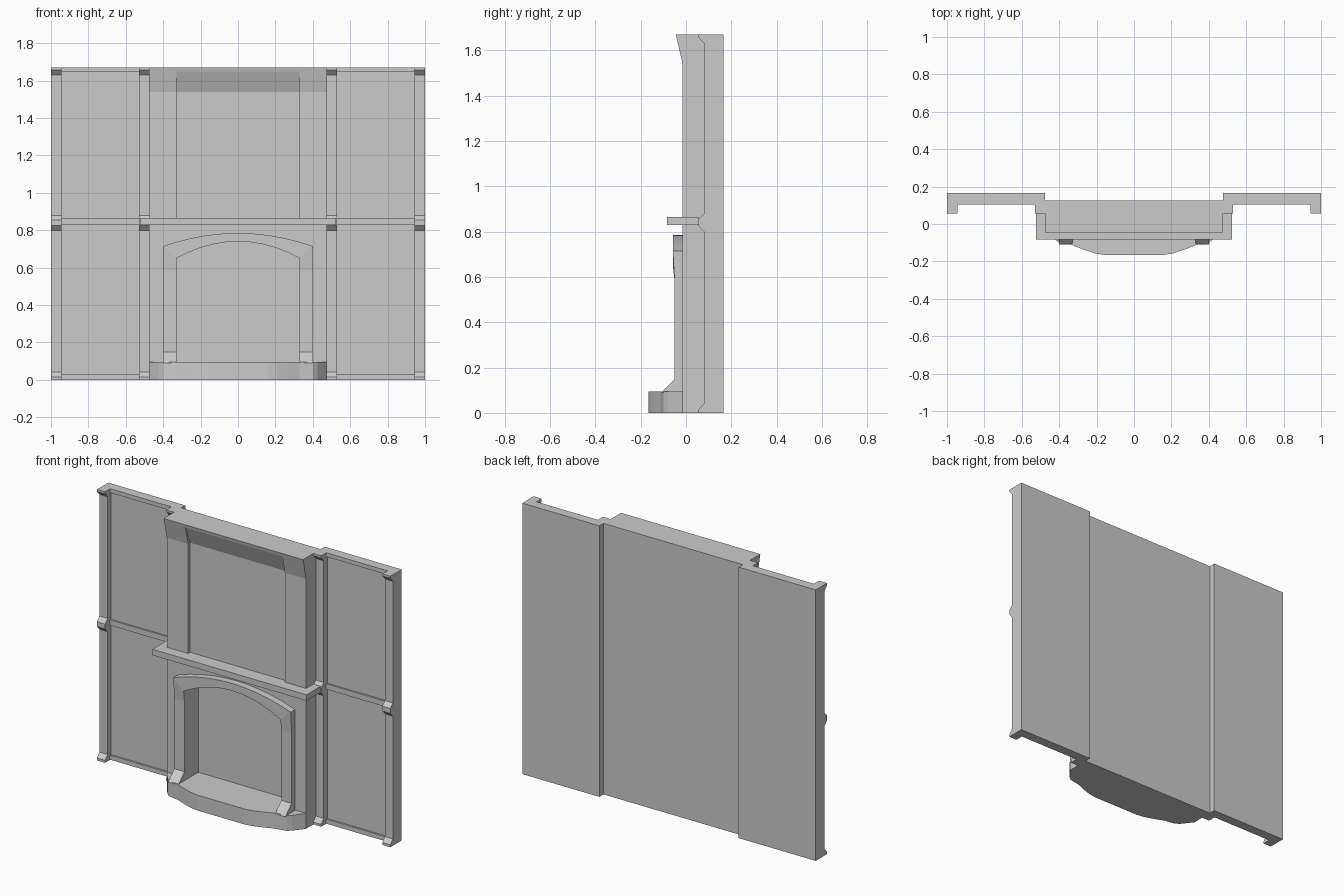
import bpy, bmesh, math

if "Cube" in bpy.data.objects:
    bpy.data.objects.remove(bpy.data.objects["Cube"])


def make(name, verts, faces):
    mesh = bpy.data.meshes.new(name)
    bm = bmesh.new()
    vs = [bm.verts.new(v) for v in verts]
    for f in faces:
        bm.faces.new([vs[i] for i in f])
    bmesh.ops.recalc_face_normals(bm, faces=bm.faces)
    bm.to_mesh(mesh)
    bm.free()
    ob = bpy.data.objects.new(name, mesh)
    bpy.context.collection.objects.link(ob)
    return ob


def prism(name, pts, axis, a, b):
    """Extrude a 2D outline along the given axis from a to b."""
    def place(p, t):
        v = list(p)
        v.insert("xyz".index(axis), t)
        return v
    n = len(pts)
    verts = [place(p, a) for p in pts] + [place(p, b) for p in pts]
    faces = [tuple(range(n)), tuple(range(n, 2 * n))]
    faces += [(i, (i + 1) % n, n + (i + 1) % n, n + i) for i in range(n)]
    return make(name, verts, faces)


def box(name, x0, x1, y0, y1, z0, z1):
    return prism(name, [(x0, y0), (x1, y0), (x1, y1), (x0, y1)], "z", z0, z1)


def mirror(ob):
    m = ob.modifiers.new("mirror", "MIRROR")
    m.use_axis[0] = True


def cut(ob, cutter):
    m = ob.modifiers.new("cut", "BOOLEAN")
    m.operation = "DIFFERENCE"
    m.solver = "EXACT"
    m.object = cutter
    cutter.hide_render = True
    bpy.context.view_layer.objects.active = ob
    bpy.ops.object.modifier_apply(modifier=m.name)
    bpy.data.objects.remove(cutter)


H = 1.67

# Arch stations: inner x, inner z, outer x, outer z
N = 10
arch = []
for i in range(N + 1):
    t = 1 - 2 * i / N
    arch.append((0.33 * t, 0.65 + 0.09 * (1 - t * t),
                 0.40 * t, 0.715 + 0.07 * (1 - t * t)))

# Chimney breast with flared hood, firebox and upper niche cut out
breast = prism("chimney_breast",
               [(0.125, 0), (-0.015, 0), (-0.015, 1.54), (-0.045, H), (0.125, H)],
               "x", -0.475, 0.475)
firebox = [(-0.33, 0.095), (0.33, 0.095)] + [(a[0], a[1]) for a in arch]
cut(breast, prism("firebox_cutter", firebox, "y", -0.3, 0.085))
niche = [(0.005, 0.85), (0.005, 1.54), (-0.038, 1.65), (-0.2, 1.65), (-0.2, 0.85)]
cut(breast, prism("niche_cutter", niche, "x", -0.33, 0.33))

# Arched surround with feet that sweep forward
jamb = [(0.33, z, 0.40, z, y) for z, y in ((0.09, -0.11), (0.15, -0.05), (0.58, -0.05))]
left = [(-a, b, -c, d, y) for a, b, c, d, y in reversed(jamb)]
stations = jamb + [a + (-0.058,) for a in arch] + left
verts, faces = [], []
for xi, zi, xo, zo, y in stations:
    verts += [(xi, y, zi), (xo, y, zo), (xo, -0.014, zo), (xi, -0.014, zi)]
for s in range(len(stations) - 1):
    for k in range(4):
        a, b = 4 * s + k, 4 * s + (k + 1) % 4
        faces.append((a, b, b + 4, a + 4))
last = 4 * (len(stations) - 1)
faces += [(0, 1, 2, 3), (last, last + 1, last + 2, last + 3)]
make("fireplace_surround", verts, faces)

# Hearth slab with bowed front
half = [(0.475, -0.015), (0.425, -0.08), (0.40, -0.10), (0.33, -0.113),
        (0.27, -0.137), (0.21, -0.157), (0.16, -0.165)]
outline = half + [(-x, y) for x, y in reversed(half)]
prism("hearth", outline, "z", 0, 0.095)

# Mantel shelf
box("mantel_shelf", -0.525, 0.525, -0.083, 0.055, 0.828, 0.865)

# Side wings: panel, rails and posts with chamfered blocks
mirror(box("wing_panel", 0.475, 1, 0.115, 0.165, 0, H))
for label, z0, z1 in (("bottom", 0, 0.028), ("middle", 0.828, 0.862), ("top", 1.645, H)):
    mirror(box(label + "_rail", 0.525, 0.945, 0.105, 0.12, z0, z1))
post = [(0.165, 0), (0.055, 0), (0.055, 0.015), (0.08, 0.042),
        (0.08, 0.798), (0.055, 0.825), (0.055, 0.855), (0.08, 0.88),
        (0.08, 1.63), (0.055, 1.657), (0.055, H), (0.165, H)]
for label, x0, x1 in (("inner", 0.475, 0.528), ("outer", 0.945, 1)):
    mirror(prism(label + "_post", post, "x", x0, x1))
